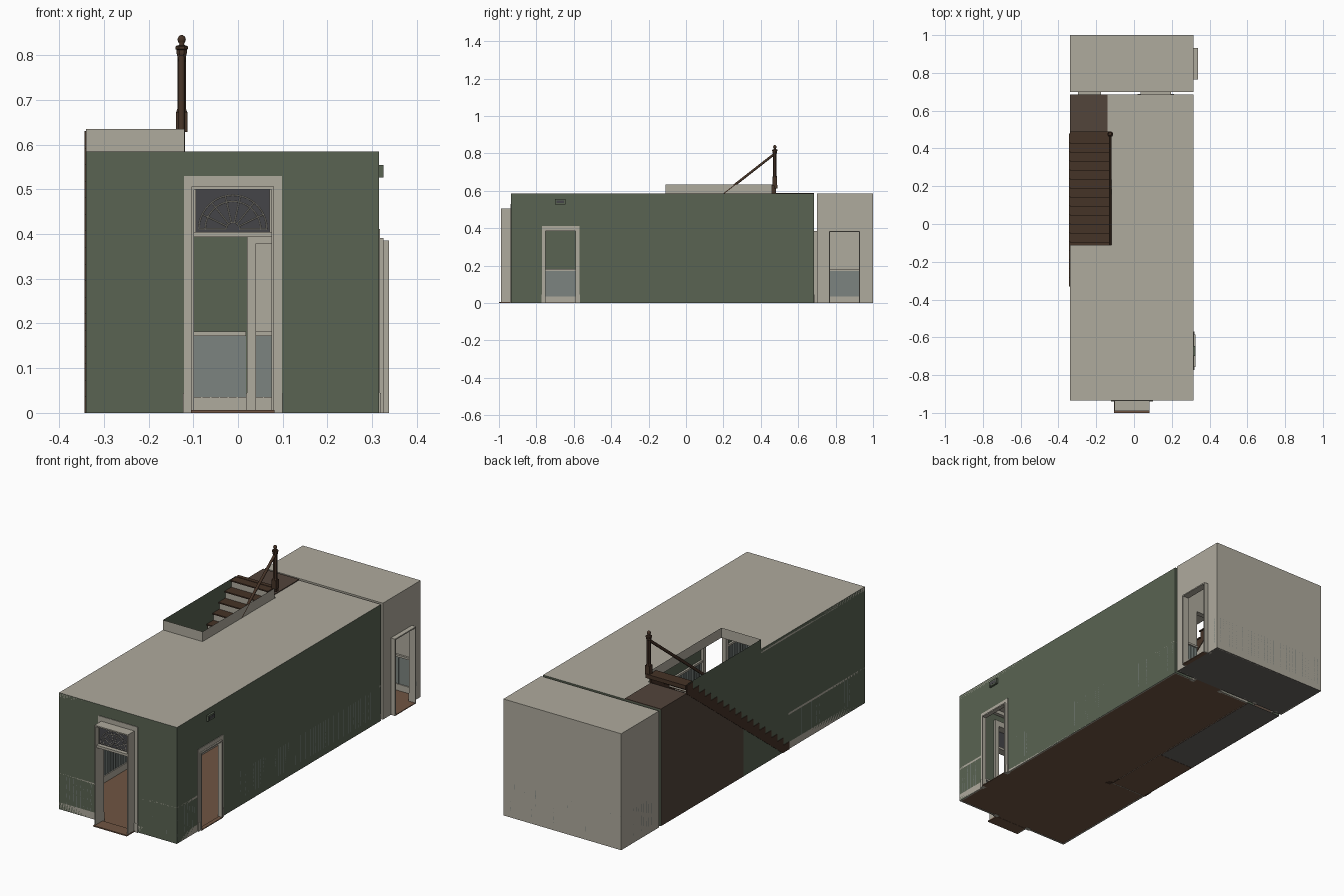
import bpy, bmesh, math
from mathutils import Vector

if "Cube" in bpy.data.objects:
    bpy.data.objects.remove(bpy.data.objects["Cube"])

def mat(name, r, g, b):
    m = bpy.data.materials.new(name)
    m.diffuse_color = (r, g, b, 1)
    m.use_nodes = True
    m.node_tree.nodes["Principled BSDF"].inputs["Base Color"].default_value = m.diffuse_color
    return m

GREEN = mat("green_paint", .10, .125, .085)
CREAM = mat("cream_paint", .43, .405, .34)
PANEL = mat("grey_panel", .20, .23, .215)
FLOOR = mat("floor_wood", .16, .09, .055)
WOOD = mat("dark_wood", .06, .033, .02)
BROWN = mat("closet_brown", .085, .058, .043)
GLASS = mat("dark_glass", .06, .06, .065)
GREY = mat("under_grey", .14, .13, .12)

def finish(name, bm, m):
    me = bpy.data.meshes.new(name)
    bm.to_mesh(me)
    bm.free()
    me.materials.append(m)
    ob = bpy.data.objects.new(name, me)
    bpy.context.collection.objects.link(ob)
    return ob

def P(axis, w, u, v):
    return {'x': (w, u, v), 'y': (u, w, v), 'z': (u, v, w)}[axis]

def boxes(name, items, m):
    """items: (axis, w0, w1, u0, u1, v0, v1), w measured along axis"""
    bm = bmesh.new()
    for a, w0, w1, u0, u1, v0, v1 in items:
        vs = bmesh.ops.create_cube(bm, size=1)['verts']
        for v in vs:
            t = [c + .5 for c in v.co]
            v.co = P(a, w0 + t[0] * (w1 - w0), u0 + t[1] * (u1 - u0), v0 + t[2] * (v1 - v0))
    bmesh.ops.recalc_face_normals(bm, faces=bm.faces)
    return finish(name, bm, m)

def sheet(name, axis, w, u0, u1, v0, v1, m, holes=()):
    """flat wall with rectangular holes (u0, u1, v0, v1)"""
    us = sorted({u0, u1, *[h[i] for h in holes for i in (0, 1)]})
    vs = sorted({v0, v1, *[h[i] for h in holes for i in (2, 3)]})
    bm = bmesh.new()
    for a, b in zip(us, us[1:]):
        for c, d in zip(vs, vs[1:]):
            mu, mv = (a + b) / 2, (c + d) / 2
            if any(h[0] < mu < h[1] and h[2] < mv < h[3] for h in holes):
                continue
            bm.faces.new([bm.verts.new(P(axis, w, *q)) for q in ((a, c), (b, c), (b, d), (a, d))])
    bmesh.ops.remove_doubles(bm, verts=bm.verts, dist=1e-5)
    return finish(name, bm, m)

def profile(name, x, pts, m, thick=0):
    """side profile (y, z) at x, optionally extruded along x"""
    bm = bmesh.new()
    f = bm.faces.new([bm.verts.new((x, y, z)) for y, z in pts])
    if thick:
        r = bmesh.ops.extrude_face_region(bm, geom=[f])['geom']
        bmesh.ops.translate(bm, vec=(thick, 0, 0), verts=[v for v in r if isinstance(v, bmesh.types.BMVert)])
        bmesh.ops.recalc_face_normals(bm, faces=bm.faces)
    return finish(name, bm, m)

def tube(name, paths, r, m):
    cu = bpy.data.curves.new(name, 'CURVE')
    cu.dimensions = '3D'
    cu.bevel_depth, cu.bevel_resolution, cu.use_fill_caps = r, 1, True
    for p in paths:
        s = cu.splines.new('POLY')
        s.points.add(len(p) - 1)
        for q, c in zip(s.points, p):
            q.co = (*c, 1)
    cu.materials.append(m)
    ob = bpy.data.objects.new(name, cu)
    bpy.context.collection.objects.link(ob)

def lathe(name, x, y, z, pts, n, m):
    bm = bmesh.new()
    rings = [[bm.verts.new((x + r * math.cos((k + .5) * math.tau / n), y + r * math.sin((k + .5) * math.tau / n), z + h))
              for k in range(n)] for r, h in pts]
    for a, b in zip(rings, rings[1:]):
        for k in range(n):
            bm.faces.new((a[k], a[(k + 1) % n], b[(k + 1) % n], b[k]))
    bm.faces.new(rings[0][::-1])
    bm.faces.new(rings[-1])
    return finish(name, bm, m)

def doorway(name, axis, j0, j1, u0, u1, top, c0, c1, cw=.02):
    """jamb lining j0..j1 around an opening, face casing c0..c1"""
    t = .006
    it = [(axis, j0, j1, u0 - t, u0, 0, top + t), (axis, j0, j1, u1, u1 + t, 0, top + t),
          (axis, j0, j1, u0, u1, top, top + t)]
    it += [(axis, c0, c1, u0 - cw, u0, 0, top), (axis, c0, c1, u1, u1 + cw, 0, top),
           (axis, c0, c1, u0 - cw, u1 + cw, top, top + cw * 1.3)]
    e = .002
    it += [(axis, c0 - e, c1 + e, a - e, b + e, 0, .045) for a, b in ((u0 - cw, u0 - e), (u1 + e, u1 + cw))]
    boxes(name, it, CREAM)

def wainscot(name, axis, w, d, u0, u1):
    """panelled dado on wall w, standing out in direction d"""
    boxes(name + "_trim", [(axis, w, w + d * .008, u0, u1, 0, .035), (axis, w, w + d * .01, u0, u1, .172, .182)], CREAM)
    n = max(1, round((u1 - u0) / .02))
    it = [(axis, w + d * .001, w + d * .003, u0, u1, .035, .172)]
    it += [(axis, w, w + d * .006, u0 + (u1 - u0) * k / n - .0015, u0 + (u1 - u0) * k / n + .0015, .035, .172)
           for k in range(1, n)]
    boxes(name + "_boards", it, PANEL)

L, R, F, B, H = -.34, .315, -.935, .685, .585
TOP = .635
S0, SX = -.33, -.14                      # stair foot, stair open side
N, RUN, RISE = 17, .81 / 17, .63 / 17
slope = .63 / .81

# hall shell
back_holes = [(.04, .19, 0, .385), (-.29, -.18, 0, .385)]
sheet("front_wall", 'y', F, L, R, 0, H, GREEN, [(-.098, .075, 0, .5)])
sheet("right_wall", 'x', R, F, B, 0, H, GREEN, [(-.75, -.59, 0, .39)])
sheet("hall_back_wall", 'y', B, L, R, 0, H, GREEN, back_holes)
sheet("left_wall", 'x', L, F, .03, 0, H, GREEN)
yt = .47
profile("left_wall_over_stair", L, [(.03, slope * .36), (yt, TOP - .01), (yt, TOP), (-.11, TOP), (-.11, H), (.03, H)], GREEN)
profile("closet_left_wall", L, [(.03, 0), (B, 0), (B, H), (.42, H), (.03, slope * .36)], BROWN)
sheet("hall_ceiling", 'z', H, L, R, F, B, CREAM, [(L, -.12, -.11, B)])
sheet("ceiling_strip", 'z', H, SX, -.12, .47, B, CREAM)
sheet("hall_floor", 'z', .001, L, R, F, B, FLOOR, [(L, -.145, .03, B)])
sheet("closet_floor", 'z', .001, L, -.145, .03, B, GREY)

# back room shell
sheet("back_room_front_wall", 'y', .70, L, R, 0, H, CREAM, back_holes)
sheet("back_room_rear_wall", 'y', 1.0, L, R, 0, H, CREAM)
sheet("back_room_left_wall", 'x', L, .70, 1, 0, H, CREAM)
sheet("back_room_right_wall", 'x', R, .70, 1, 0, H, CREAM, [(.77, .925, 0, .385)])
sheet("back_room_ceiling", 'z', H, L, R, .70, 1, CREAM)
sheet("back_room_base", 'z', 0, L, R, .70, 1, GREY)
sheet("back_room_floor", 'z', .003, L, R, .70, 1, FLOOR)

# doorways
doorway("front_door_frame", 'y', -.99, F, -.098, .075, .5, F - .003, F + .012, .023)
boxes("front_threshold", [('z', 0, .006, -.105, .082, -1, F)], FLOOR)
doorway("side_door_frame", 'x', R, .325, -.75, -.59, .385, R - .012, R + .003)
doorway("back_room_side_frame", 'x', R - .003, .338, .77, .925, .38, R - .012, R - .002)
doorway("back_door_frame", 'y', B, .70, .04, .19, .379, B - .012, B)
doorway("closet_door_frame", 'y', B, .70, -.29, -.18, .379, .70, .71)
boxes("side_thresholds", [('x', R - .01, .325, -.75, -.59, 0, .004), ('x', R - .01, .338, .77, .925, 0, .004),
                          ('y', B, .70, .04, .19, 0, .004)], FLOOR)

# fanlight over the front door
cx, cz, fy = -.0115, .411, -.965
boxes("transom_bar", [('y', -.985, -.945, -.098, .075, .393, .405), ('y', fy - .004, fy + .004, -.098, -.094, .405, .5),
                      ('y', fy - .004, fy + .004, .071, .075, .405, .5)], CREAM)
boxes("fanlight_glass", [('y', fy, fy + .002, -.096, .073, .405, .5)], GLASS)
ray = lambda r, a: (cx + r * math.cos(a), fy, cz + r * math.sin(a))
arcs = [[ray(r, math.pi * k / 24) for k in range(25)] for r in (.015, .062, .076)]
spokes = [[ray(.015, math.pi * k / 7), ray(.076, math.pi * k / 7)] for k in range(8)]
tube("fanlight_bars", arcs + spokes, .0013, CREAM)

# vent on the right wall
boxes("wall_vent", [('x', R - .003, .325, -.70, -.645, .527, .555)], GREEN)
boxes("vent_slot", [('x', .324, .3258, -.693, -.652, .534, .548)], GLASS)

# dado panelling
for i, (a, w, d, u0, u1) in enumerate([
        ('x', L, 1, F, S0), ('x', R, -1, F, -.772), ('x', R, -1, -.568, B), ('y', F, 1, L, -.123),
        ('y', F, 1, .10, R), ('y', B, -1, SX, .018), ('y', B, -1, .212, R),
        ('x', L, 1, .70, 1), ('x', R, -1, .70, .748), ('x', R, -1, .947, 1), ('y', 1, -1, L, R),
        ('y', .70, 1, -.158, .038), ('y', .70, 1, .192, R)]):
    wainscot(f"wainscot_{i}", a, w, d, u0, u1)

# crown moulding
boxes("crown_moulding", [('x', R - .018, R, F, B, H - .02, H - .001), ('y', F, F + .018, L, R, H - .02, H - .001),
                         ('y', B - .018, B, SX, R, H - .02, H - .001), ('x', L, L + .018, F, -.11, H - .02, H - .001)], CREAM)

# stairs rising to the back
treads, risers, steps = [], [], [(S0, 0)]
for i in range(N):
    y, z = S0 + i * RUN, (i + 1) * RISE
    treads.append(('z', z - .006, z, L, SX + .008, y - .006, y + RUN))
    risers.append(('y', y, y + .003, L, SX, z - RISE, z - .006))
    steps += [(y, z), (y + RUN, z)]
boxes("stair_treads", treads, WOOD)
boxes("stair_risers", risers, CREAM)
under = [(S0 + .81, .585), (S0 + .05, 0)]
profile("left_stringer", L - .003, steps + under, WOOD, .006)
profile("right_stringer", SX - .003, steps + under, WOOD, .006)
profile("stair_side_panel", SX, [(S0 + .05, 0), (B, 0), (B, H), (.47, H)], CREAM)
profile("stair_soffit", L, [(.03, .241), (.48, .591), (.48, .588), (.03, .238)], BROWN, .195)
profile("closet_side_wall", -.145, [(.03, 0), (B, 0), (B, H), (.47, H), (.03, .24)], BROWN)
sheet("closet_front_wall", 'y', .03, L, -.145, 0, .24, BROWN)

# upper landing and stairwell kerb
boxes("landing_floor", [('z', H - .002, H + .004, L, SX, .48, B)], BROWN)
boxes("landing_nosing", [('z', .612, .632, L, -.118, .47, .49)], WOOD)
sheet("well_kerb_front", 'y', -.11, L, -.12, H, TOP, CREAM)
sheet("well_kerb_side", 'x', -.12, -.11, .46, H, TOP, CREAM)

# newel posts and handrail
px = -.126
for nm, y, z in (("lower", S0 - .005, 0), ("upper", .475, .628)):
    boxes(nm + "_newel_base", [('z', z, z + .045, px - .0125, px + .0125, y - .0125, y + .0125)], WOOD)
    lathe(nm + "_newel_shaft", px, y, z, [(.013, .045), (.0105, .052), (.0105, .17), (.0125, .176), (.0125, .184),
                                          (.0155, .186), (.0155, .191), (.011, .194)], 8, WOOD)
    f = lathe(nm + "_newel_finial", px, y, z, [(.008, .194), (.005, .197), (.0085, .203), (.0095, .208),
                                               (.007, .214), (.002, .217)], 16, WOOD)
    for p in f.data.polygons:
        p.use_smooth = True
tube("handrail", [[(px, S0, .17), (px, .47, .795)]], .0075, WOOD)
